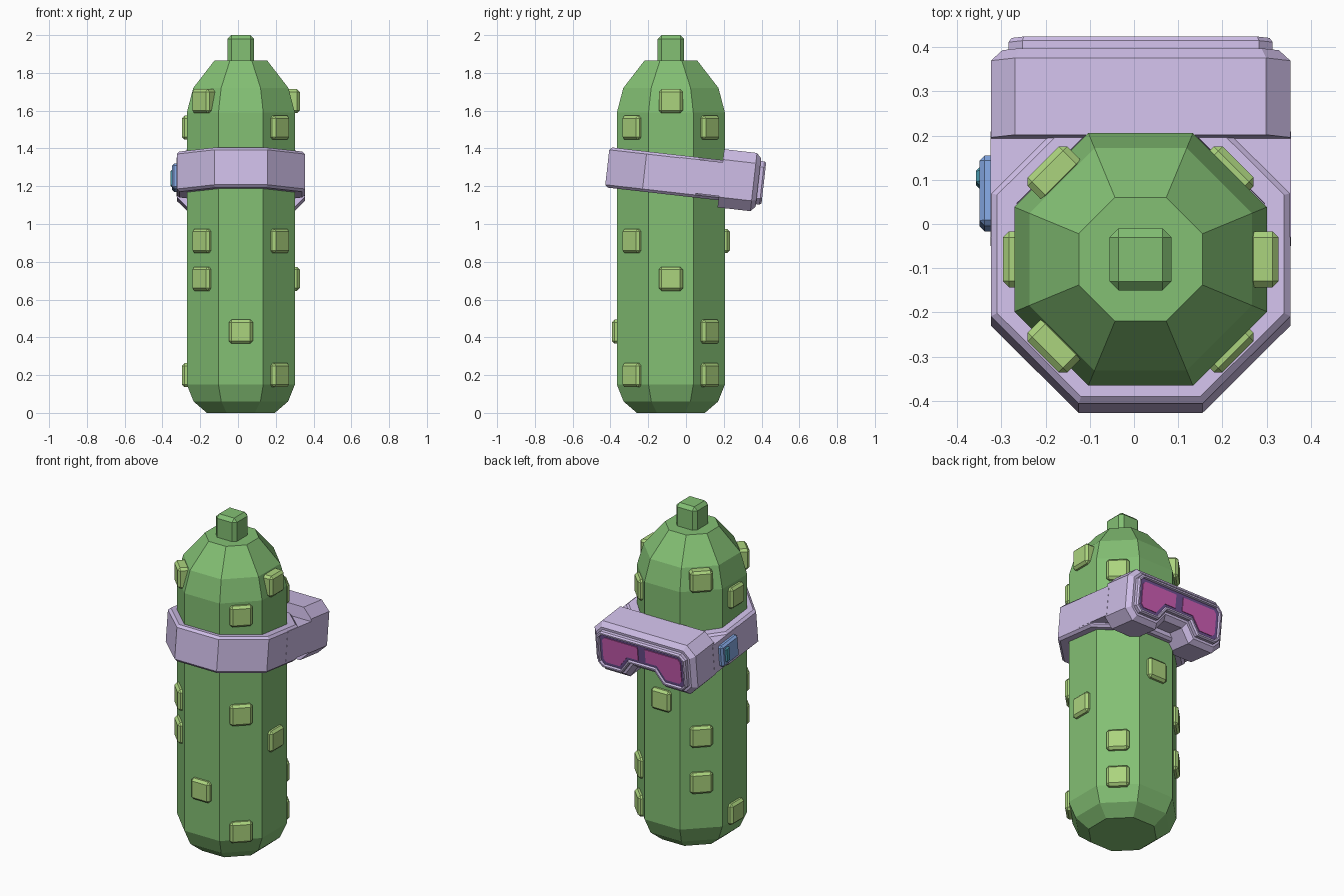
import bpy, bmesh
from math import cos, pi, radians, sin
from mathutils import Matrix, Vector

if "Cube" in bpy.data.objects:
    bpy.data.objects.remove(bpy.data.objects["Cube"])

AXIS = Matrix.Translation((0.015, -0.08, 0))
# headset frame: origin in the strap, front edge tipped up
TILT = Matrix.Translation((0.015, -0.08, 1.262)) @ Matrix.Rotation(radians(-6.5), 4, 'X')


def material(name, r, g, b):
    m = bpy.data.materials.new(name)
    m.diffuse_color = [(c / 255) ** 2.2 for c in (r, g, b)] + [1]
    m.use_nodes = True
    m.node_tree.nodes["Principled BSDF"].inputs["Base Color"].default_value = m.diffuse_color
    return m


GREEN = material("green", 130, 190, 115)
LIME = material("lime", 170, 210, 125)
LILAC = material("lilac", 205, 188, 230)
PURPLE = material("purple", 110, 82, 145)
PINK = material("pink", 205, 95, 180)
BLUE = material("blue", 130, 165, 225)
TEAL = material("teal", 80, 160, 180)


def finish(name, bm, mat, matrix):
    bmesh.ops.recalc_face_normals(bm, faces=bm.faces[:])
    me = bpy.data.meshes.new(name)
    bm.to_mesh(me)
    bm.free()
    me.materials.append(mat)
    ob = bpy.data.objects.new(name, me)
    ob.matrix_world = matrix
    bpy.context.collection.objects.link(ob)
    return ob


def skin(bm, rings, closed=False):
    """Join successive vertex loops; cap the ends unless closed."""
    loops = [[bm.verts.new(p) for p in r] for r in rings]
    n = len(loops[0])
    pairs = list(zip(loops, loops[1:]))
    if closed:
        pairs.append((loops[-1], loops[0]))
    for a, b in pairs:
        for i in range(n):
            j = (i + 1) % n
            bm.faces.new((a[i], a[j], b[j], b[i]))
    if not closed:
        bm.faces.new(loops[0])
        bm.faces.new(loops[-1])


def octagon_lathe(name, profile, mat, matrix, closed=False):
    """Profile is (distance to the flat, height)."""
    bm = bmesh.new()
    angles = [pi / 8 + k * pi / 4 for k in range(8)]
    skin(bm, [[(r / cos(pi / 8) * cos(a), r / cos(pi / 8) * sin(a), z) for a in angles]
              for r, z in profile], closed)
    return finish(name, bm, mat, matrix)


def box(name, size, centre, bevel, mat, matrix):
    bm = bmesh.new()
    bmesh.ops.create_cube(bm, size=1)
    bmesh.ops.transform(bm, verts=bm.verts[:],
                        matrix=Matrix.Translation(centre) @ Matrix.Diagonal((*size, 1)))
    if bevel:
        bmesh.ops.bevel(bm, geom=bm.edges[:], offset=bevel, segments=1, affect='EDGES')
    return finish(name, bm, mat, matrix)


def inset(points, d):
    """Mitred inset of a clockwise outline."""
    out = []
    n = len(points)
    for i in range(n):
        a, b, c = (Vector(points[k % n]) for k in (i - 1, i, i + 1))
        e, f = (b - a).normalized(), (c - b).normalized()
        n1, n2 = Vector((e.y, -e.x)), Vector((f.y, -f.x))
        out.append(b + (n1 + n2) * d / (1 + n1.dot(n2)))
    return out


def outline_loft(name, points, levels, mat):
    """Levels are (depth, inset) of an outline drawn in x and z."""
    bm = bmesh.new()
    skin(bm, [[(p[0], depth, p[1]) for p in inset(points, d)] for depth, d in levels])
    return finish(name, bm, mat, TILT)


# body and stem
octagon_lathe("body", [(0.18, 0), (0.25, 0.06), (0.286, 0.15), (0.286, 1.59),
                       (0.252, 1.72), (0.14, 1.865)], GREEN, AXIS)
box("stem", (0.14, 0.14, 0.16), (0, 0, 1.92), 0.02, GREEN, AXIS)

# bumps: heights per body face, keyed by the direction of the face
bumps = {-90: (0.43,), -45: (1.51, 0.91, 0.2), 0: (1.65, 0.71), 45: (1.51, 0.43, 0.2),
         90: (0.91,), 135: (1.65, 0.71, 0.43), 180: (1.51, 0.2), 225: (1.65, 0.91, 0.71)}
for angle, heights in bumps.items():
    for z in heights:
        box("bump", (0.07, 0.127, 0.127), (0.277, 0, z), 0.014, LIME,
            AXIS @ Matrix.Rotation(radians(angle), 4, 'Z'))

# strap and the side arms that join it to the goggles
octagon_lathe("strap", [(0.28, -0.107), (0.325, -0.107), (0.339, -0.093),
                        (0.339, 0.093), (0.325, 0.107), (0.28, 0.107)], LILAC, TILT, True)
for side in (-1, 1):
    box("strap_arm", (0.13, 0.24, 0.18), (side * 0.275, 0.16, 0.005), 0, LILAC, TILT)

# goggles: housing, raised rim and dark panel share one outline with a nose notch
half = [(0.284, 0.165), (0.339, 0.11), (0.339, -0.09), (0.284, -0.145),
        (0.119, -0.145), (0.063, -0.07)]
outline = half + [(-x, z) for x, z in reversed(half)]
outline_loft("goggle_housing", outline, [(0.265, 0), (0.44, 0), (0.465, 0.026)], LILAC)
outline_loft("goggle_rim", outline, [(0.45, 0.04), (0.484, 0.04), (0.494, 0.047),
                                     (0.494, 0.056), (0.476, 0.06)], LILAC)
outline_loft("lens_panel", outline, [(0.46, 0.058), (0.48, 0.058)], PURPLE)

# lenses
lens = [(0.025, 0.088), (0.245, 0.088), (0.262, 0.07), (0.262, -0.05),
        (0.245, -0.068), (0.155, -0.068), (0.10, 0.005), (0.025, 0.005)]
for side in (-1, 1):
    outline_loft("lens", [(side * x, z) for x, z in lens], [(0.465, 0), (0.484, 0)], PINK)

# side control and its button
box("side_control", (0.06, 0.16, 0.135), (-0.335, 0.15, 0), 0.012, BLUE, TILT)
box("control_button", (0.04, 0.04, 0.09), (-0.353, 0.185, 0), 0.008, TEAL, TILT)
